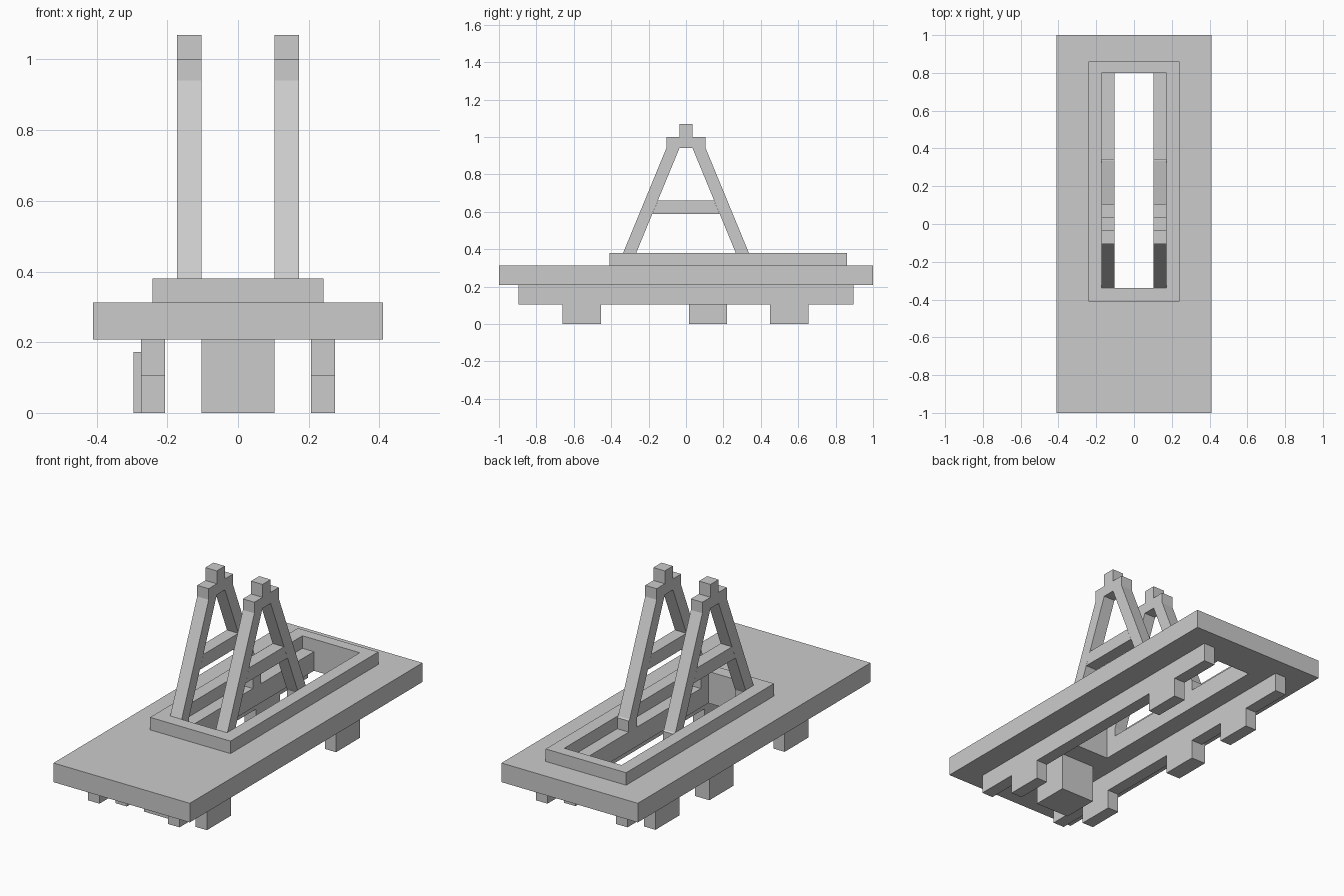
import bpy

if "Cube" in bpy.data.objects:
    bpy.data.objects.remove(bpy.data.objects["Cube"])


def mesh_object(name, verts, faces):
    mesh = bpy.data.meshes.new(name)
    mesh.from_pydata(verts, [], faces)
    mesh.update()
    obj = bpy.data.objects.new(name, mesh)
    bpy.context.collection.objects.link(obj)
    return obj


def prism(name, profile, x0, x1):
    """Extrude a counter-clockwise (y, z) profile along x."""
    n = len(profile)
    verts = [(x, y, z) for x in (x0, x1) for y, z in profile]
    faces = [tuple(range(n))[::-1], tuple(range(n, 2 * n))]
    faces += [(i, (i + 1) % n, n + (i + 1) % n, n + i) for i in range(n)]
    return mesh_object(name, verts, faces)


def box(name, x0, x1, y0, y1, z0, z1):
    return prism(name, [(y0, z0), (y1, z0), (y1, z1), (y0, z1)], x0, x1)


def ring(name, outer, inner, z0, z1):
    """Rectangular slab with a rectangular hole; rects are (x0, x1, y0, y1)."""
    verts = [(x, y, z) for z in (z0, z1) for a, b, c, d in (outer, inner)
             for x, y in ((a, c), (b, c), (b, d), (a, d))]
    faces = []
    for i in range(4):
        j = (i + 1) % 4
        faces += [(i, j, 8 + j, 8 + i),              # outer wall
                  (4 + j, 4 + i, 12 + i, 12 + j),    # inner wall
                  (8 + i, 8 + j, 12 + j, 12 + i),    # top
                  (j, i, 4 + i, 4 + j)]              # bottom
    return mesh_object(name, verts, faces)


# Base plate and raised rim around the slot
ring("base_plate", (-.41, .41, -1, 1), (-.103, .103, -.34, .80), .208, .312)
ring("slot_rim", (-.242, .242, -.41, .86), (-.172, .172, -.34, .80), .312, .38)

# A-frame outline: right half from foot to top, mirrored for the left half
outer_edge = [(.275, .312), (.345, .312), (.345, .372), (.337, .378),
              (.105, .94), (.105, 1.0), (.035, 1.0), (.035, 1.07)]
inner_edge = [(.035, .94), (.267, .378), (.275, .36)]
outline = (outer_edge + [(-y, z) for y, z in outer_edge[::-1]]
           + [(-y, z) for y, z in inner_edge[::-1]] + inner_edge)
crossbar = [(-.18, .588), (.18, .588), (.15, .66), (-.15, .66)]

for side, s in (("left", -1), ("right", 1)):
    x0, x1 = sorted((s * .103, s * .172))
    prism(f"{side}_a_frame", outline, x0, x1)
    prism(f"{side}_crossbar", crossbar, x0, x1)

    # Underside rail with front and rear feet
    x0, x1 = sorted((s * .207, s * .275))
    box(f"{side}_rail", x0, x1, -.895, .895, .105, .208)
    box(f"{side}_front_foot", x0, x1, -.66, -.455, 0, .105)
    box(f"{side}_rear_foot", x0, x1, .45, .655, 0, .105)

# Single middle foot on the left, and the central block below the plate
box("left_middle_foot", -.295, -.207, .015, .22, 0, .172)
box("center_block", -.103, .103, -.66, -.455, 0, .208)
